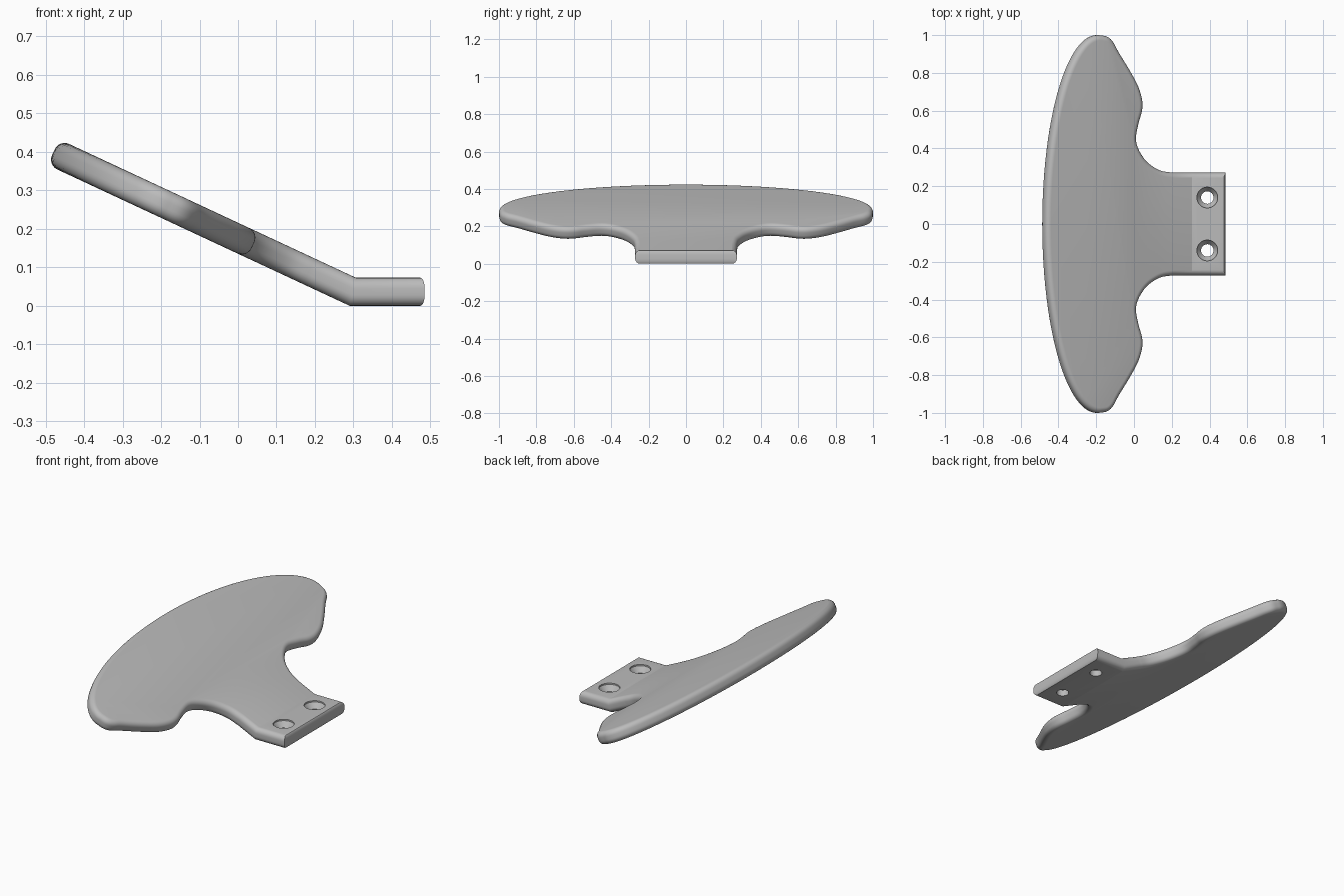
import bpy, bmesh, math
from mathutils import Vector

if "Cube" in bpy.data.objects:
    bpy.data.objects.remove(bpy.data.objects["Cube"], do_unlink=True)

THICK = 0.073          # plate thickness
CREASE = 0.29          # x of the bend on the underside
ANGLE = math.radians(25)
ROUND = 0.028          # edge rounding
COS, SIN = math.cos(ANGLE), math.sin(ANGLE)
MITER = math.tan(ANGLE / 2)

grey = bpy.data.materials.new("satin grey")
grey.use_nodes = True
colour = (0.5, 0.5, 0.5, 1)
grey.diffuse_color = colour
grey.node_tree.nodes["Principled BSDF"].inputs["Base Color"].default_value = colour


def spline(points, steps):
    """Smooth curve through the points."""
    pts = [Vector(p) for p in points]
    pts = [2 * pts[0] - pts[1]] + pts + [2 * pts[-1] - pts[-2]]
    out = []
    for a, b, c, d in zip(pts, pts[1:], pts[2:], pts[3:]):
        for i in range(steps):
            t = i / steps
            out.append(0.5 * (2 * b + (c - a) * t + (2 * a - 5 * b + 4 * c - d) * t ** 2
                              + (3 * b - a - 3 * c + d) * t ** 3))
    return out


def unfold(p):
    """Plan position to position on the unbent plate."""
    mid = CREASE + THICK / 2 * MITER
    return Vector(((p.x - mid) / COS if p.x < mid else p.x - CREASE, p.y))


def fold(co):
    """Bend the flat plate up along a mitred crease."""
    u, v, w = co
    shift = w * MITER * max(0, 1 - abs(u) / 0.1)
    if u > 0:
        return Vector((CREASE + u + shift, v, w))
    s = shift - u
    return Vector((CREASE - s * COS + w * SIN, v, s * SIN + w * COS))


# Half outline: tab side, neck, lobe, tip, then the long elliptical edge
half = [Vector((0.485, 0.272))]
half += spline([(0.19, 0.272), (0.125, 0.284), (0.06, 0.325), (0.016, 0.385), (-0.003, 0.45),
                (0.01, 0.53), (0.029, 0.60), (0.029, 0.66), (0.006, 0.735), (-0.04, 0.82),
                (-0.095, 0.91), (-0.125, 0.965), (-0.155, 0.992), (-0.2, 1.0)], 5)
half += [Vector((-0.2 - 0.287 * math.sin(a), math.cos(a)))
         for a in (math.pi / 2 * i / 40 for i in range(41))]
outline = [unfold(p) for p in half]
outline += [Vector((p.x, -p.y)) for p in reversed(outline[:-1])]

# Inward direction at each outline point
inward = []
for i, p in enumerate(outline):
    t = (outline[(i + 1) % len(outline)] - outline[i - 1]).normalized()
    inward.append(Vector((-t.y, t.x)))
inward[0] = Vector((-0.4, -1))       # tab end has a tighter rounding
inward[-1] = Vector((-0.4, 1))

# Rounded edge section: (inset, height) pairs from bottom to top
arc = [math.pi / 2 * i / 6 for i in range(7)]
section = [(ROUND * (1 - math.sin(a)), ROUND * (1 - math.cos(a))) for a in arc]
section += [(d, THICK - h) for d, h in reversed(section)]

bm = bmesh.new()
rings = [[bm.verts.new((*(p + n * d), h)) for p, n in zip(outline, inward)] for d, h in section]
for low, high in zip(rings, rings[1:]):
    for i in range(len(low)):
        bm.faces.new((low[i - 1], low[i], high[i], high[i - 1]))
bm.faces.new(rings[0])
bm.faces.new(rings[-1])
bmesh.ops.bisect_plane(bm, geom=bm.verts[:] + bm.edges[:] + bm.faces[:],
                       plane_co=(0, 0, 0), plane_no=(1, 0, 0))
for vert in bm.verts:
    vert.co = fold(vert.co)
bmesh.ops.recalc_face_normals(bm, faces=bm.faces)
mesh = bpy.data.meshes.new("bent_plate")
bm.to_mesh(mesh)
bm.free()
mesh.materials.append(grey)
plate = bpy.data.objects.new("bent_plate", mesh)
bpy.context.collection.objects.link(plate)
bpy.context.view_layer.objects.active = plate
plate.select_set(True)


def countersunk_hole(y):
    """Cut a screw hole with a conical seat into the tab."""
    cb = bmesh.new()
    levels = [(0.033, -0.05), (0.033, 0.035), (0.055, THICK - 0.008), (0.055, 0.12)]
    loops = [[cb.verts.new((0.388 + r * math.cos(a), y + r * math.sin(a), z))
              for a in (math.tau * i / 40 for i in range(40))] for r, z in levels]
    for low, high in zip(loops, loops[1:]):
        for i in range(40):
            cb.faces.new((low[i - 1], low[i], high[i], high[i - 1]))
    cb.faces.new(loops[0])
    cb.faces.new(loops[-1])
    bmesh.ops.recalc_face_normals(cb, faces=cb.faces)
    cm = bpy.data.meshes.new("hole_cutter")
    cb.to_mesh(cm)
    cb.free()
    cm.materials.append(grey)
    cutter = bpy.data.objects.new("hole_cutter", cm)
    cutter.hide_render = True
    bpy.context.collection.objects.link(cutter)
    mod = plate.modifiers.new("screw_hole", 'BOOLEAN')
    mod.operation, mod.solver, mod.object = 'DIFFERENCE', 'EXACT', cutter
    bpy.ops.object.modifier_apply(modifier=mod.name)
    bpy.data.objects.remove(cutter, do_unlink=True)


for side in (-1, 1):
    countersunk_hole(side * 0.14)

bpy.ops.object.shade_smooth_by_angle(angle=math.radians(24))
